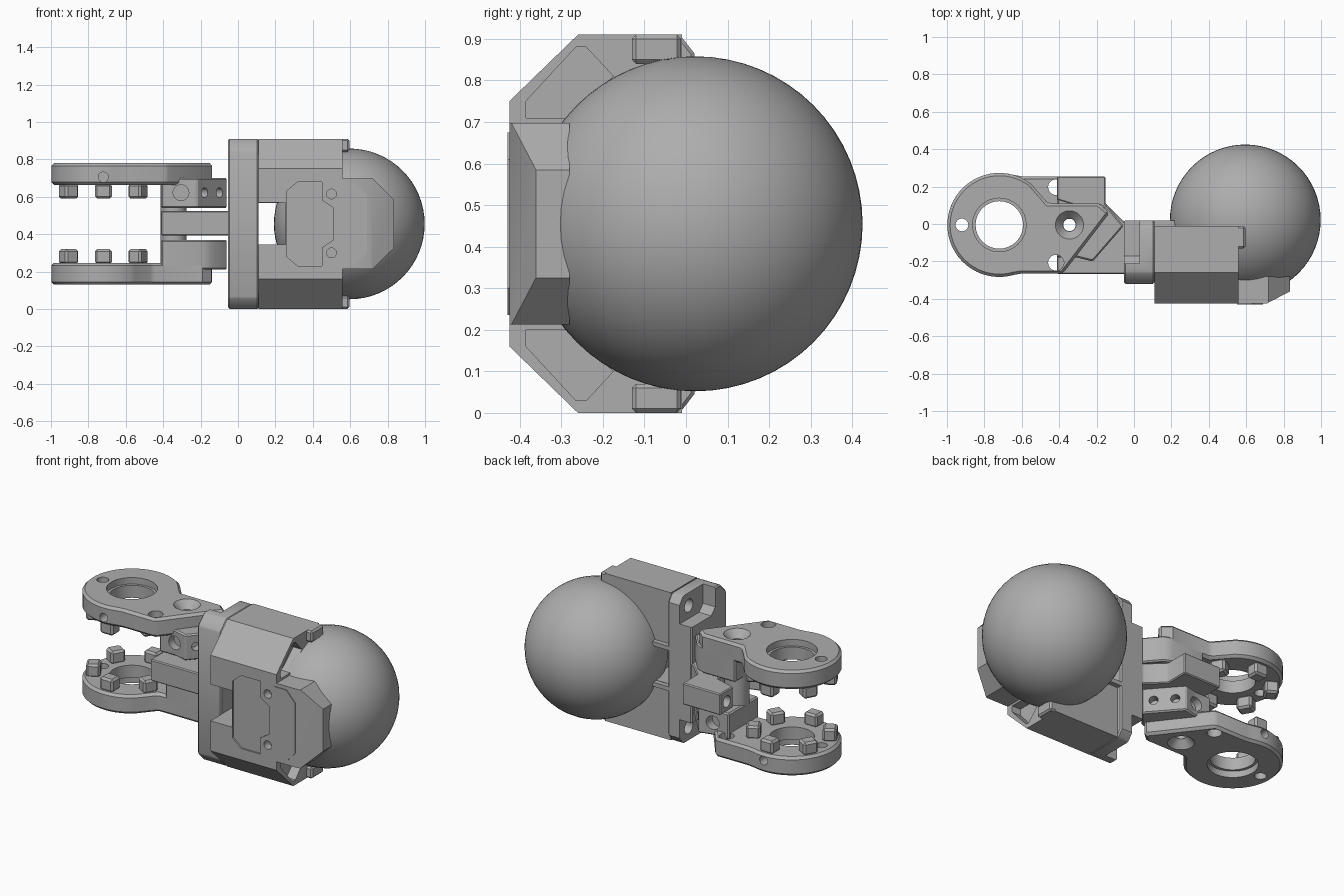
import bpy, bmesh, math
from math import sin, cos, radians, pi
from mathutils import Matrix, Vector

cube = bpy.data.objects.get("Cube")
if cube:
    bpy.data.objects.remove(cube, do_unlink=True)

GREY = (0.42, 0.42, 0.42, 1)
mat = bpy.data.materials.new("plain grey")
mat.use_nodes = True
mat.diffuse_color = GREY
mat.node_tree.nodes["Principled BSDF"].inputs["Base Color"].default_value = GREY

MID = 0.455                       # height of the symmetry axis
DISC = Vector((-0.72, -0.005, 0))  # ring centre
PIVOT = Vector((-0.345, -0.005, 0))


def add(name, bm):
    bmesh.ops.recalc_face_normals(bm, faces=bm.faces)
    me = bpy.data.meshes.new(name)
    bm.to_mesh(me)
    bm.free()
    me.materials.append(mat)
    ob = bpy.data.objects.new(name, me)
    bpy.context.collection.objects.link(ob)
    return ob


def prism(name, pts, lo, hi, axis="z"):
    """Extrude a 2D outline along an axis."""
    place = {"x": lambda a, b, h: (h, a, b),
             "y": lambda a, b, h: (a, h, b),
             "z": lambda a, b, h: (a, b, h)}[axis]
    bm = bmesh.new()
    face = bm.faces.new([bm.verts.new(place(a, b, lo)) for a, b in pts])
    out = bmesh.ops.extrude_face_region(bm, geom=[face])
    verts = [v for v in out["geom"] if isinstance(v, bmesh.types.BMVert)]
    bmesh.ops.translate(bm, verts=verts, vec=place(0, 0, hi - lo))
    return add(name, bm)


def box(name, x, y, z):
    return prism(name, [(x[0], y[0]), (x[1], y[0]), (x[1], y[1]), (x[0], y[1])], *z)


def rod(name, centre, direction, r, length, r2=None):
    bm = bmesh.new()
    turn = Vector(direction).to_track_quat("Z", "Y").to_matrix().to_4x4()
    bmesh.ops.create_cone(bm, cap_ends=True, segments=32, radius1=r,
                          radius2=r if r2 is None else r2, depth=length,
                          matrix=Matrix.Translation(centre) @ turn)
    return add(name, bm)


def apply(ob, mod):
    bpy.context.view_layer.objects.active = ob
    bpy.ops.object.modifier_apply(modifier=mod.name)


def cut(ob, *cutters):
    for c in cutters:
        m = ob.modifiers.new("cut", "BOOLEAN")
        m.operation, m.solver, m.object = "DIFFERENCE", "EXACT", c
        apply(ob, m)
        bpy.data.objects.remove(c, do_unlink=True)


def bevel(ob, width):
    m = ob.modifiers.new("bevel", "BEVEL")
    m.width, m.segments, m.limit_method, m.angle_limit = width, 1, "ANGLE", radians(40)
    apply(ob, m)


def mirrored(pts):
    """Close a (y, z) half outline by mirroring it across mid height."""
    return pts + [(a, 2 * MID - b) for a, b in reversed(pts)]


def up(v, z):
    return Vector((v.x, v.y, z))


# Ball
bm = bmesh.new()
bmesh.ops.create_uvsphere(bm, u_segments=64, v_segments=32, radius=0.403,
                          matrix=Matrix.Translation((0.595, 0.022, MID)))
ball = add("ball", bm)

# Housing with slot, end pockets and front panel
body = prism("housing", mirrored([(-0.425, 0.75), (-0.26, 0.91), (-0.01, 0.91)]),
             0.11, 0.56, "x")
cut(body, box("slot", (0.05, 0.255), (-1, 1), (0.345, 0.57)))
pocket = [(-0.385, 0.71), (-0.385, 0.75), (-0.265, 0.88), (-0.24, 0.88),
          (-0.175, 0.81), (-0.29, 0.71)]
recess = [(0.32, 0.68), (0.45, 0.68), (0.45, 0.58), (0.51, 0.54)]
cut(body, prism("c", pocket, 0.5, 0.7, "x"),
    prism("c", [(y, 2 * MID - z) for y, z in pocket], 0.5, 0.7, "x"),
    prism("c", [(0.26, 0.28), (0.26, 0.63)] + mirrored(recess), -0.5, -0.415, "y"))
for z in (0.3, 0.615):
    cut(body, rod("c", (0.5, -0.425, z), (0, 1, 0), 0.026, 0.1))

# Front pad reaching over the ball, with a sloped tip
pad = prism("front_pad", mirrored([(0.555, 0.697), (0.72, 0.697), (0.833, 0.585)]),
            -0.425, -0.28, "y")
cut(pad, prism("c", [(0.71, -0.425), (0.95, -0.3), (0.95, -0.6), (0.71, -0.6)], -1, 2))
prism("pad_panel", mirrored([(0.55, 0.675), (0.63, 0.675), (0.69, 0.61)]),
      -0.43, -0.42, "y")

# Flange with corner pockets and screw holes
flange = prism("flange", mirrored([(-0.32, 0.85), (-0.26, 0.91), (-0.015, 0.91),
                                   (0.02, 0.865)]), -0.053, 0.11, "x")
bevel(flange, 0.008)
for s in (1, -1):
    nook = [(-0.21, 0.95), (-0.21, 0.79), (-0.17, 0.75), (0.1, 0.75), (0.1, 0.95)]
    cut(flange,
        prism("c", [(y, MID + s * (z - MID)) for y, z in nook], -0.2, 0.03, "x"),
        rod("c", (0.06, -0.07, MID + s * 0.375), (1, 0, 0), 0.04, 0.12))
    # Back ribs and end tabs
    z = MID + s * 0.125
    box("back_rib", (0.1, 0.23), (-0.05, 0.02), (z - 0.013, z + 0.013))
    z = MID + s * 0.42
    tab = box("end_tab", (0.55, 0.595), (-0.13, -0.012), (z - 0.035, z + 0.035))
    bevel(tab, 0.01)

# Middle link: forked plate running into the flange
link = prism("middle_link", [
    (-0.412, -0.267), (0, -0.267), (0, 0.015), (-0.055, 0.015), (-0.153, 0.11),
    (-0.153, 0.255), (-0.412, 0.255), (-0.412, 0.13), (-0.28, 0.09),
    (-0.28, -0.1), (-0.412, -0.14)], 0.393, 0.525)
bevel(link, 0.006)
cut(link, rod("c", (-0.41, 0.19, MID), (1, 0, 0), 0.035, 0.2),
    rod("c", (-0.41, -0.2, MID), (1, 0, 0), 0.035, 0.2))
hub = rod("pivot_hub", up(PIVOT, MID), (0, 0, 1), 0.07, 0.42)
cut(hub, rod("c", up(PIVOT, MID), (0, 0, 1), 0.033, 1))

# Upper arm: ring plate with a diagonal inner end
arc = [(DISC.x + 0.278 * cos(radians(a)), DISC.y + 0.278 * sin(radians(a)))
       for a in range(52, 289, 6)]
arm = prism("upper_arm", arc + [(-0.6, -0.265), (-0.38, -0.265), (-0.13, 0.06),
                                (-0.19, 0.11), (-0.46, 0.11)], 0.663, 0.78)
bevel(arm, 0.015)
for centre, r, r2, z, h in ((DISC, 0.127, 0.127, 0.7, 0.4),
                            (DISC, 0.143, 0.143, 0.77, 0.06),
                            (PIVOT, 0.033, 0.033, 0.7, 0.4),
                            (PIVOT, 0.035, 0.08, 0.76, 0.05),
                            (Vector((-0.92, -0.005, 0)), 0.034, 0.034, 0.7, 0.4),
                            (Vector((-0.417, -0.207, 0)), 0.042, 0.042, 0.7, 0.4)):
    cut(arm, rod("c", up(centre, z), (0, 0, 1), r, h, r2))
cut(arm, rod("c", (-0.72, -0.27, 0.705), (0, 1, 0), 0.027, 0.1))
arm_parts = [arm]

# Joint block under the arm, drilled on its front and diagonal faces
block = prism("upper_joint_block", [
    (-0.412, -0.18), (-0.3, -0.18), (-0.22, -0.2), (-0.055, -0.01),
    (-0.14, 0.09), (-0.19, 0.11), (-0.412, 0.11)], 0.54, 0.7)
bevel(block, 0.008)
cut(block, rod("c", up(PIVOT, 0.6), (0, 0, 1), 0.069, 0.6),
    rod("c", (-0.305, -0.18, 0.622), (0, 1, 0), 0.042, 0.1))
for x, y in ((-0.18, -0.152), (-0.1, -0.06)):
    cut(block, rod("c", (x, y, 0.622), (0.77, -0.64, 0), 0.026, 0.1))
arm_parts.append(block)

# Ring of drive pegs
for i in range(6):
    a = pi / 6 + i * pi / 3
    peg = box("upper_peg", (-0.04, 0.04), (-0.045, 0.045), (0.59, 0.67))
    bevel(peg, 0.012)
    peg.data.transform(Matrix.Translation(DISC) @ Matrix.Rotation(a, 4, "Z")
                       @ Matrix.Translation((0.215, 0, 0)))
    arm_parts.append(peg)

# Lower arm: the upper one turned half way round the long axis
axis = Vector((0, -0.005, MID))
flip = Matrix.Translation(axis) @ Matrix.Rotation(pi, 4, "X") @ Matrix.Translation(-axis)
for ob in arm_parts:
    twin = bpy.data.objects.new(ob.name.replace("upper", "lower"), ob.data.copy())
    twin.data.transform(flip)
    bpy.context.collection.objects.link(twin)

# Smooth round surfaces, keep edges sharp
bpy.ops.object.select_all(action="DESELECT")
for ob in bpy.context.scene.objects:
    if ob.type == "MESH" and mat.name in ob.data.materials:
        ob.select_set(True)
bpy.context.view_layer.objects.active = ball
bpy.ops.object.shade_smooth_by_angle(angle=radians(30))
